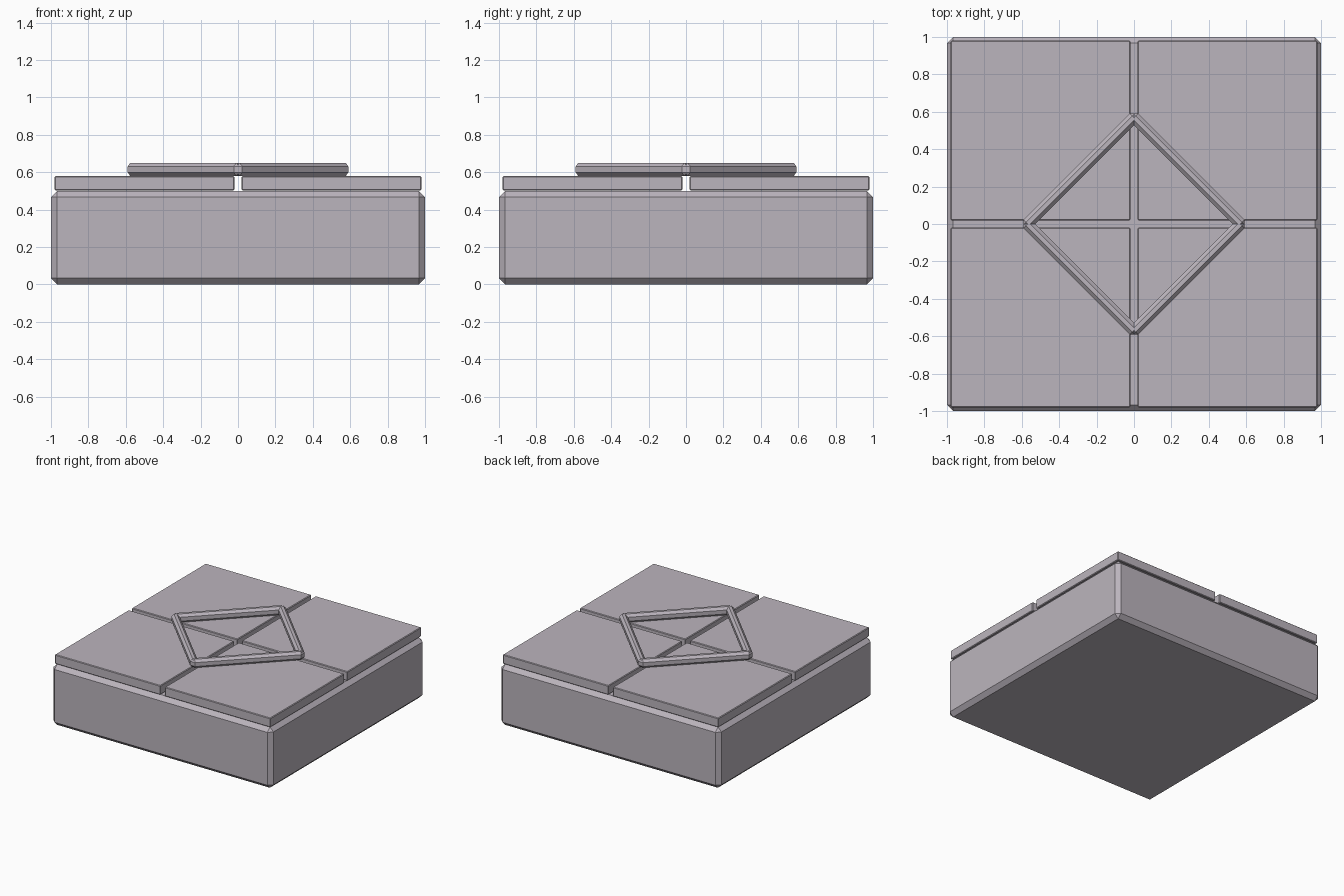
import bpy
import math
from mathutils import Vector

cube = bpy.data.objects.get("Cube")
if cube:
    bpy.data.objects.remove(cube, do_unlink=True)

# Single pale stone colour
stone = bpy.data.materials.new("pale_mauve_stone")
stone.use_nodes = True
colour = (0.50, 0.46, 0.51, 1)
stone.diffuse_color = colour
stone.node_tree.nodes["Principled BSDF"].inputs["Base Color"].default_value = colour


def block(name, centre, size, bevel, turn=0):
    """Chamfered box with flat faces."""
    bpy.ops.mesh.primitive_cube_add(size=1, location=centre, rotation=(0, 0, turn))
    ob = bpy.context.object
    ob.name = name
    ob.scale = Vector(size)
    bpy.ops.object.transform_apply(location=False, rotation=False, scale=True)
    mod = ob.modifiers.new("chamfer", "BEVEL")
    mod.width = bevel
    mod.segments = 1
    ob.data.materials.append(stone)
    return ob


# Base
block("base_block", (0, 0, 0.25), (2, 2, 0.5), 0.033)

# Four paving slabs separated by a cross-shaped gap
for sx, side in ((-1, "right"), (1, "left")):
    for sy, end in ((-1, "front"), (1, "back")):
        block(f"slab_{end}_{side}", (sx * 0.5, sy * 0.5, 0.541),
              (0.96, 0.96, 0.076), 0.005)

# Raised diamond frame of four bars
for sx, side in ((-1, "right"), (1, "left")):
    for sy, end in ((-1, "front"), (1, "back")):
        block(f"diamond_bar_{end}_{side}", (sx * 0.285, sy * 0.285, 0.615),
              (0.84, 0.06, 0.07), 0.019, -sx * sy * math.pi / 4)
